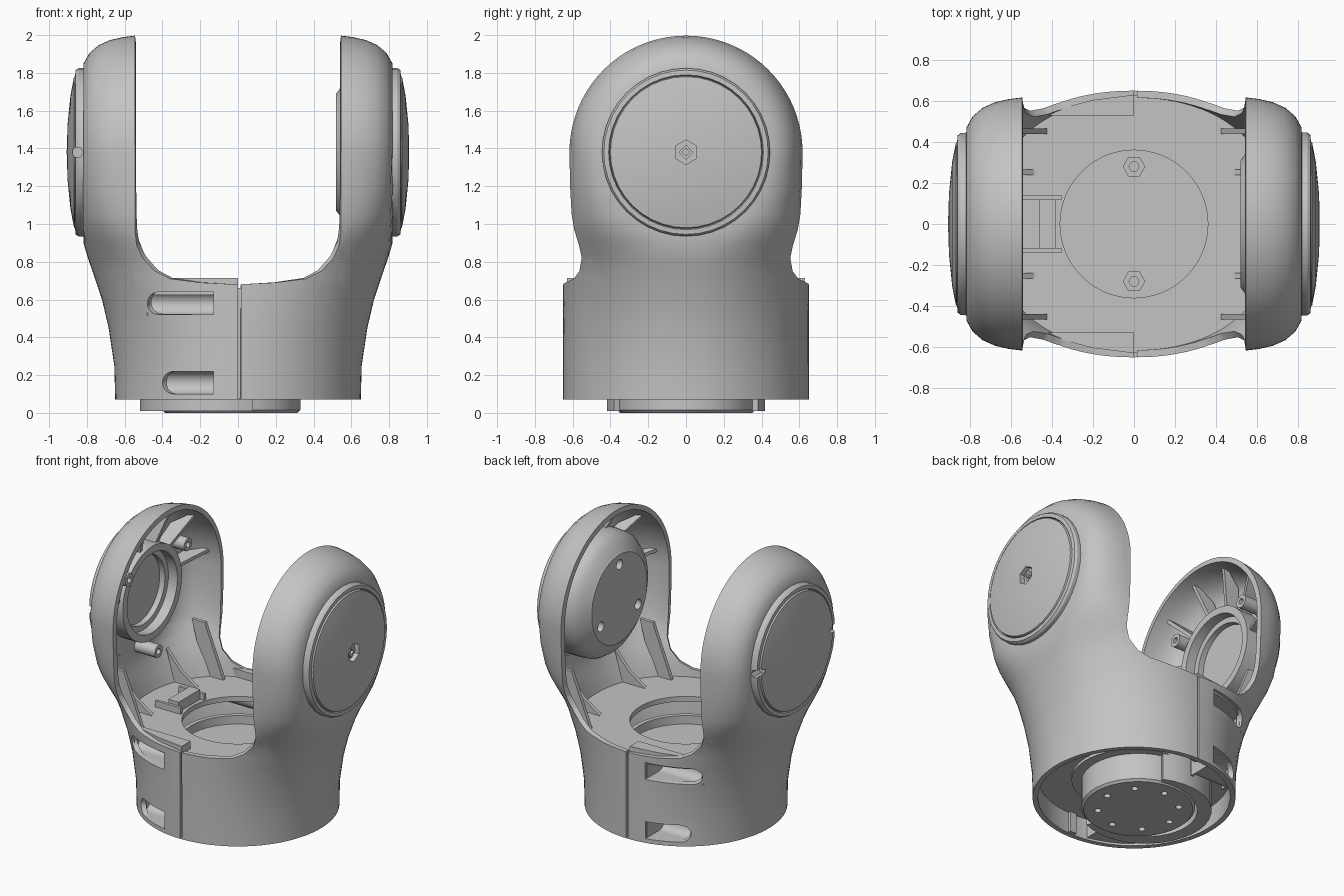
import bpy, bmesh, math
from math import pi, sin, cos, radians
from mathutils import Matrix, Vector

cube = bpy.data.objects.get("Cube")
if cube:
    bpy.data.objects.remove(cube)

grey = bpy.data.materials.new("satin_grey")
grey.use_nodes = True
COLOUR = (0.55, 0.55, 0.55, 1)
grey.diffuse_color = COLOUR
grey.node_tree.nodes["Principled BSDF"].inputs["Base Color"].default_value = COLOUR

PIVOT = 1.38
FLAT = 0.82
parts = []


def make(name, bm, loc=(0, 0, 0), rot=(0, 0, 0)):
    bmesh.ops.remove_doubles(bm, verts=bm.verts, dist=0.0002)
    bmesh.ops.recalc_face_normals(bm, faces=bm.faces)
    mesh = bpy.data.meshes.new(name)
    bm.to_mesh(mesh)
    bm.free()
    mesh.materials.append(grey)
    obj = bpy.data.objects.new(name, mesh)
    obj.location, obj.rotation_euler = loc, rot
    bpy.context.scene.collection.objects.link(obj)
    parts.append(obj)
    return obj


def skin(bm, rows, closed=True):
    rows = [[bm.verts.new(p) for p in row] for row in rows]
    n = len(rows[0])
    for a, b in zip(rows, rows[1:]):
        for i in range(n if closed else n - 1):
            j = (i + 1) % n
            bm.faces.new((a[i], a[j], b[j], b[i]))


def lathe(name, profile, loc=(0, 0, 0), rot=(0, 0, 0), segs=48):
    """Revolve (radius, height) points about local z."""
    bm = bmesh.new()
    skin(bm, [[(r * cos(2 * pi * i / segs), r * sin(2 * pi * i / segs), h)
               for i in range(segs)] for r, h in profile])
    return make(name, bm, loc, rot)


def rod(name, r, h0, h1, loc, rot=(0, 0, 0), segs=24):
    return lathe(name, [(0, h0), (r, h0), (r, h1), (0, h1)], loc, rot, segs)


def box(name, size, loc):
    bm = bmesh.new()
    bmesh.ops.create_cube(bm, size=1, matrix=Matrix.Diagonal((*size, 1)))
    return make(name, bm, loc)


def prism(name, pts, y0, y1, loc=(0, 0, 0), rot=(0, 0, 0)):
    """Extrude an x-z outline along y."""
    bm = bmesh.new()
    a, b = [[bm.verts.new((x, y, z)) for x, z in pts] for y in (y0, y1)]
    bm.faces.new(a)
    bm.faces.new(b)
    for i in range(len(pts)):
        j = (i + 1) % len(pts)
        bm.faces.new((a[i], a[j], b[j], b[i]))
    return make(name, bm, loc, rot)


def bake(obj, cutters=()):
    """Apply modifiers plus subtraction of the cutters, then drop the cutters."""
    for c in cutters:
        m = obj.modifiers.new("cut", 'BOOLEAN')
        m.operation, m.solver, m.object = 'DIFFERENCE', 'EXACT', c
    bpy.context.view_layer.update()
    dg = bpy.context.evaluated_depsgraph_get()
    mesh = bpy.data.meshes.new_from_object(obj.evaluated_get(dg))
    obj.modifiers.clear()
    obj.data = mesh
    for c in cutters:
        parts.remove(c)
        bpy.data.objects.remove(c)


def punch(bm, outline):
    """Open a convex counter-clockwise x-z outline straight through a surface."""
    xs, zs = zip(*outline)
    planes = []
    for (px, pz), (qx, qz) in zip(outline, outline[1:] + outline[:1]):
        co, no = Vector((px, 0, pz)), Vector((qz - pz, 0, px - qx)).normalized()
        planes.append((co, no))
        near = [f for f in bm.faces
                if max(v.co.x for v in f.verts) >= min(xs) and min(v.co.x for v in f.verts) <= max(xs)
                and max(v.co.z for v in f.verts) >= min(zs) and min(v.co.z for v in f.verts) <= max(zs)]
        geom = near + list({e for f in near for e in f.edges}) + list({v for f in near for v in f.verts})
        bmesh.ops.bisect_plane(bm, geom=geom, dist=0.00005, plane_co=co, plane_no=no)
    inside = [f for f in bm.faces
              if all((f.calc_center_median() - co).dot(no) < 0 for co, no in planes)]
    bmesh.ops.delete(bm, geom=inside, context='FACES')


def section(a, X, Y, n):
    """Superellipse point at polar angle a, with the ends trimmed flat."""
    rho = (abs(cos(a) / X) ** n + abs(sin(a) / Y) ** n) ** (-1 / n)
    return max(-FLAT, min(FLAT, rho * cos(a))), rho * sin(a)


# Yoke shell: lofted body below the pivot, revolved dome above it
SEGS = 96
LEVELS = [(0.07, 0.65, 0.65, 2), (0.25, 0.655, 0.65, 2), (0.45, 0.685, 0.65, 2.05),
          (0.6, 0.72, 0.65, 2.15), (0.75, 0.77, 0.65, 2.3), (0.82, 0.795, 0.65, 2.45),
          (0.9, 0.818, 0.645, 2.9), (0.97, 0.832, 0.638, 3.5), (1.05, 0.84, 0.632, 4.2),
          (1.2, 0.845, 0.626, 5.3), (PIVOT, 0.845, 0.625, 6)]
body = bmesh.new()
skin(body, [[(*section(2 * pi * i / SEGS, X, Y, n), z) for i in range(SEGS)]
            for z, X, Y, n in LEVELS])
half = [section(2 * pi * i / SEGS, *LEVELS[-1][1:]) for i in range(SEGS // 2 + 1)]
skin(body, [[(x, r * cos(pi * k / 40), PIVOT + r * sin(pi * k / 40)) for x, r in half]
            for k in range(41)], closed=False)
bmesh.ops.remove_doubles(body, verts=body.verts, dist=0.0002)

# Gap between the arms and the seam down the middle
side = [(0.2, 0.69), (0.36, 0.71), (0.44, 0.75), (0.505, 0.82), (0.537, 0.89),
        (0.545, 0.96), (0.545, 2.2)]
punch(body, [(0, 0.68)] + side + [(-x, z) for x, z in reversed(side)])
punch(body, [(0, 0.075), (0.015, 0.075), (0.015, 0.72), (0, 0.72)])

# Screw channels with half-round liners, front and back
for z, end, yc in ((0.58, -0.48, 0.485), (0.16, -0.4, 0.485)):
    arc = [radians(d) for d in range(-90, 91, 15)]
    punch(body, [(-0.13, z - 0.06), (-0.13, z + 0.06)]
          + [(end + 0.06 - 0.06 * cos(a), z + 0.06 * sin(a)) for a in reversed(arc)])
    for s in (-1, 1):
        outline = [(s * (yc - 0.075 * cos(a)), z + 0.075 * sin(a)) for a in arc]
        outline += [(s * (yc - 0.06 * cos(a)), z + 0.06 * sin(a)) for a in reversed(arc)]
        prism("channel_liner", outline, 0.12, -end, rot=(0, 0, pi / 2))
        wall = [(-0.12, -s * yc), (-0.12, -s * 0.62), (-0.3, -s * 0.56), (end, -s * yc)]
        for t in (-1, 1):
            prism("channel_wall", wall, -z + t * 0.06, -z + t * 0.075, rot=(-pi / 2, 0, 0)
                  ).scale.y = 1
        box("channel_end", (0.015, 0.19, 0.15), (-0.122, s * 0.525, z))
        box("channel_end", (0.012, 0.08, 0.13), (end + 0.005, s * (yc - 0.035), z))
for s in (-1, 1):
    box("seam_backing", (0.05, 0.03, 0.56), (0.0075, s * 0.61, 0.355))

shell = make("yoke_shell", body)
top = max(shell.data.polygons, key=lambda f: f.center.z)
if top.normal.z < 0:
    shell.data.flip_normals()
solid = shell.modifiers.new("wall", 'SOLIDIFY')
solid.thickness, solid.offset = 0.035, -1
bake(shell)


# Floor plates with a round opening
def floor_plate(name, z, X, Y, n, hole):
    angles = [2 * pi * i / SEGS for i in range(SEGS)]
    outer = [section(a, X, Y, n) for a in angles]
    inner = [(hole * cos(a), hole * sin(a)) for a in angles]
    rings = [(outer, z), (inner, z), (inner, z + 0.035), (outer, z + 0.035), (outer, z)]
    bm = bmesh.new()
    skin(bm, [[(x, y, h) for x, y in ring] for ring, h in rings])
    make(name, bm)


floor_plate("upper_floor", 0.625, 0.705, 0.63, 2.15, 0.36)
floor_plate("lower_floor", 0.22, 0.63, 0.63, 2, 0.36)

# Base hub with a partial flange, collar and bolts
hub = lathe("base_hub", [(0, 0), (0.35, 0), (0.365, 0.015), (0.365, 0.25), (0, 0.25)], (-0.035, 0, 0))
bake(hub, [rod("hole_cutter", 0.022, -0.1, 0.05,
               (-0.035 + 0.26 * cos(k * pi / 4), 0.26 * sin(k * pi / 4), 0), segs=12)
           for k in range(8)])
arc = [radians(d) for d in range(65, 296, 10)]
flange = [(r * cos(a) - 0.1, r * sin(a)) for r, angles in ((0.42, arc), (0.33, arc[::-1])) for a in angles]
prism("hub_flange", flange, -0.25, -0.01, rot=(-pi / 2, 0, 0))
lathe("hub_collar", [(0, 0.2), (0.4, 0.2), (0.4, 0.52), (0.37, 0.52), (0.37, 0.46), (0, 0.46)])
for s in (-1, 1):
    lathe("collar_bolt", [(0.025, 0.45), (0.055, 0.45), (0.055, 0.49), (0.025, 0.49), (0.025, 0.45)],
          (0, s * 0.28, 0), segs=6)
    ledge = [(-0.44, -s * 0.53), (0, -s * 0.53), (0, -s * 0.63), (-0.2, -s * 0.605), (-0.35, -s * 0.565)]
    prism("inner_ledge", ledge, 0.65, 0.715, rot=(pi / 2, 0, 0))
    box("connector_rail", (0.2, 0.02, 0.05), (-0.45, s * 0.13, 0.68))
box("connector_block", (0.08, 0.24, 0.08), (-0.42, 0, 0.69))

# Side covers, low domes with a raised rim
cover = [(0, 0.78), (0.445, 0.78), (0.445, 0.845), (0.435, 0.86), (0.41, 0.862), (0.405, 0.85),
         (0.4, 0.868), (0.3, 0.887), (0.15, 0.902), (0, 0.907)]
for s, name in ((1, "left_cover"), (-1, "right_cover")):
    turn, at = (0, s * pi / 2, 0), (0, 0, PIVOT)
    disc = lathe(name, cover, at, turn, 40)
    if s > 0:
        bake(disc, [rod("hex_cutter", 0.065, 0.87, 1, at, turn, 6)])
        lathe("cover_screw", [(0.02, 0.86), (0.04, 0.86), (0.04, 0.89), (0.02, 0.89), (0.02, 0.86)],
              at, turn, 4)
    else:
        bake(disc, [rod("notch_cutter", 0.03, -0.06, 0.06, (-0.85, y, PIVOT), (pi / 2, 0, 0), 6)
                    for y in (-0.42, 0.42)])

# Left arm: rounded drive housing with screw holes
at, turn = (0, 0, PIVOT), (0, pi / 2, 0)
drive = lathe("drive_housing", [(0, 0.52), (0.31, 0.52), (0.33, 0.535), (0.39, 0.57), (0.425, 0.62),
                                (0.43, 0.68), (0.43, 0.8), (0, 0.8)], at, turn)
bake(drive, [rod("hole_cutter", 0.035, 0.4, 0.56,
                 (0, 0.24 * cos(a), PIVOT + 0.24 * sin(a)), turn, 12)
             for a in (pi / 2, pi * 7 / 6, pi * 11 / 6)])

# Right arm: stepped bearing ring and screw bosses
turn = (0, -pi / 2, 0)
lathe("bearing_ring", [(0.24, 0.8), (0.24, 0.74), (0.28, 0.74), (0.28, 0.67), (0.33, 0.67),
                       (0.33, 0.8), (0.24, 0.8)], at, turn)
for a in (radians(35), radians(145), radians(270)):
    lathe("screw_boss", [(0.02, 0.8), (0.02, 0.62), (0.045, 0.62), (0.045, 0.8), (0.02, 0.8)],
          (0, 0.4 * cos(a), PIVOT + 0.4 * sin(a)), turn, 16)

# Radial ribs in each arm, gussets and braces where arms meet the floor
for s in (-1, 1):
    r0 = 0.42 if s > 0 else 0.32
    rib = [(s * 0.79, r0), (s * 0.7, r0), (s * 0.62, 0.575), (s * 0.66, 0.565), (s * 0.76, 0.48)]
    for d in (-80, -45, -15, 15, 45, 80):
        prism("arm_rib", rib, -0.012, 0.012, at, (radians(d), 0, 0))
    for t in (-1, 1):
        low = [(0.47, 0.65), (0.66, 0.65), (0.73, 0.88), (0.62, 0.75)]
        prism("floor_gusset", [(s * x, z) for x, z in low], t * 0.24, t * 0.265)
        brace = [(0.42, 0.65), (0.52, 0.65), (0.63, 0.88), (0.67, 1.03), (0.57, 1.03)]
        prism("arm_brace", [(s * x, z) for x, z in brace], t * 0.44, t * 0.465)

# Smooth shading with crisp edges
bpy.ops.object.select_all(action='DESELECT')
for obj in parts:
    obj.select_set(True)
bpy.context.view_layer.objects.active = shell
bpy.ops.object.shade_smooth_by_angle(angle=radians(32))
